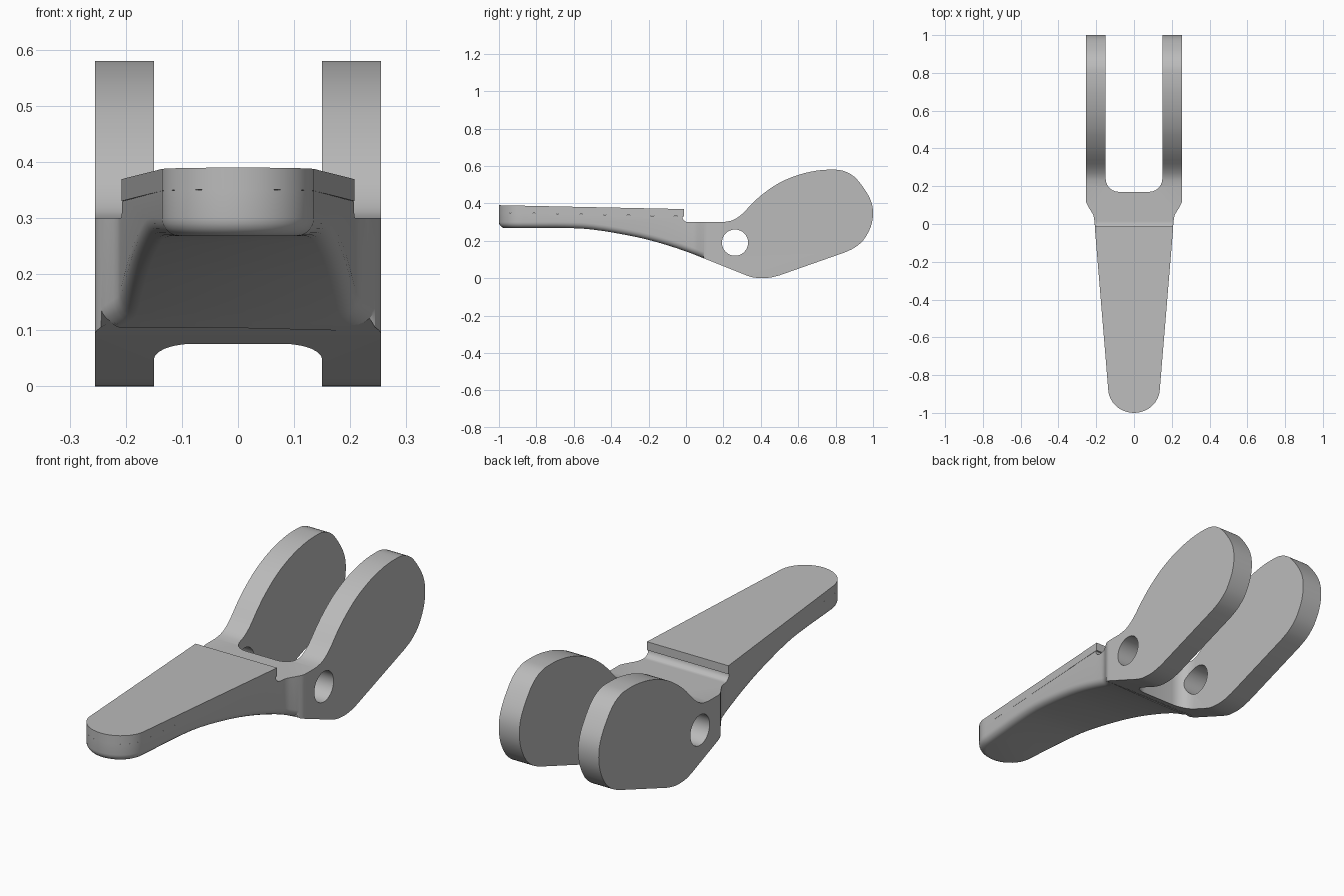
import bpy, bmesh, math
from mathutils import Vector

cube = bpy.data.objects.get("Cube")
if cube:
    bpy.data.objects.remove(cube)

grey = bpy.data.materials.new("plain grey")
grey.use_nodes = True
COLOUR = (0.5, 0.5, 0.5, 1)
grey.diffuse_color = COLOUR
grey.node_tree.nodes["Principled BSDF"].inputs["Base Color"].default_value = COLOUR


def spline(points, steps=3):
    """Smooth curve through the points."""
    p = [Vector(q) for q in points]
    p = [2 * p[0] - p[1]] + p + [2 * p[-1] - p[-2]]
    out = []
    for a, b, c, d in zip(p, p[1:], p[2:], p[3:]):
        for i in range(steps):
            t = i / steps
            out.append(0.5 * (2 * b + (c - a) * t + (2 * a - 5 * b + 4 * c - d) * t * t
                              + (3 * b - a - 3 * c + d) * t ** 3))
    return out + [p[-2]]


def arc(cx, cy, rx, ry, start, end, n):
    """Elliptical arc, angles in degrees."""
    angles = [math.radians(start + (end - start) * i / n) for i in range(n + 1)]
    return [Vector((cx + rx * math.cos(a), cy + ry * math.sin(a))) for a in angles]


def prism(name, outline, axis, low, high):
    """Extrude an outline along x (outline in y, z) or z (outline in x, y)."""
    bm = bmesh.new()
    place = (lambda p: (low, p[0], p[1])) if axis == "x" else (lambda p: (p[0], p[1], low))
    face = bm.faces.new([bm.verts.new(place(p)) for p in outline])
    moved = bmesh.ops.extrude_face_region(bm, geom=[face])["geom"]
    shift = Vector((high - low, 0, 0)) if axis == "x" else Vector((0, 0, high - low))
    bmesh.ops.translate(bm, vec=shift, verts=[v for v in moved if isinstance(v, bmesh.types.BMVert)])
    bmesh.ops.recalc_face_normals(bm, faces=bm.faces)
    mesh = bpy.data.meshes.new(name)
    bm.to_mesh(mesh)
    bm.free()
    mesh.materials.append(grey)
    obj = bpy.data.objects.new(name, mesh)
    bpy.context.collection.objects.link(obj)
    return obj


def boolean(obj, cutter, operation):
    """Apply a boolean and discard the cutter."""
    mod = obj.modifiers.new("cut", "BOOLEAN")
    mod.operation, mod.object, mod.solver = operation, cutter, "EXACT"
    bpy.context.view_layer.objects.active = obj
    bpy.ops.object.modifier_apply(modifier=mod.name)
    bpy.data.objects.remove(cutter)


def smooth(obj):
    bpy.ops.object.select_all(action="DESELECT")
    obj.select_set(True)
    bpy.context.view_layer.objects.active = obj
    bpy.ops.object.shade_smooth_by_angle(angle=math.radians(30))


def mirrored(half):
    """Complete a half outline given for x >= 0."""
    return half + [Vector((-p.x, p.y)) for p in reversed(half) if p.x > 1e-4]


# Plan of the tapered handle, from tip to root
tip = arc(0, -0.87, 0.137, 0.13, -90, 0, 10)
tip[0].x = 0
shoulder = spline([(0.208, 0.0), (0.215, 0.045), (0.238, 0.085), (0.253, 0.115), (0.255, 0.14)])
slot = arc(0.08, 0.24, 0.07, 0.07, 0, -90, 6)
body_plan = mirrored(tip + shoulder + [Vector((0.255, 1.1)), Vector((0.15, 1.1))] + slot)
pad_plan = mirrored(tip + [Vector((0.208, -0.012))])

# Side profile of the body
notch = [(-1.1, 0.353), (-0.02, 0.33)] + arc(0.01, 0.33, 0.03, 0.03, 180, 270, 5)[1:]
lobe = spline([(0.2, 0.3), (0.25, 0.31), (0.3, 0.343), (0.36, 0.405), (0.42, 0.457),
               (0.5, 0.51), (0.6, 0.552), (0.7, 0.575), (0.78, 0.58), (0.84, 0.574),
               (0.9, 0.542), (0.955, 0.475), (0.99, 0.41), (1.0, 0.345), (0.988, 0.275),
               (0.95, 0.205), (0.9, 0.162), (0.85, 0.138)])
heel = spline([(0.5, 0.015), (0.455, 0.004), (0.41, 0), (0.36, 0.004), (0.32, 0.016)])
belly = spline([(0.13, 0.092), (0, 0.143), (-0.15, 0.191), (-0.3, 0.227),
                (-0.5, 0.26), (-0.65, 0.268), (-0.8, 0.268)])
body_side = notch + lobe + heel + belly + [(-1.1, 0.268)]

# Forked body: where plan and side profile meet
body = prism("lever_body", body_side, "x", -0.4, 0.4)
boolean(body, prism("plan_cutter", body_plan, "z", -0.1, 0.8), "INTERSECT")

# Rounded lower edges of the handle
bm = bmesh.new()
bm.from_mesh(body.data)
bmesh.ops.remove_doubles(bm, verts=bm.verts, dist=0.0005)
lower = []
for e in bm.edges:
    if len(e.link_faces) == 2 and max(v.co.y for v in e.verts) < 0.09:
        down = sorted(f.normal.z for f in e.link_faces)
        if down[0] < -0.7 and abs(down[1]) < 0.1:
            lower.append(e)
bmesh.ops.bevel(bm, geom=lower, offset=0.032, offset_type="OFFSET", segments=5,
                profile=0.5, affect="EDGES", clamp_overlap=False)
bm.to_mesh(body.data)
bm.free()

# Pivot bore through both arms
boolean(body, prism("bore_cutter", arc(0.262, 0.19, 0.07, 0.07, 0, 352.5, 47), "x", -0.5, 0.5),
        "DIFFERENCE")
smooth(body)

# Top pad with a slight slope towards the fork
pad = prism("top_pad", pad_plan, "z", 0, 1)
for v in pad.data.vertices:
    v.co.z = (0.39 if v.co.z > 0.5 else 0.351) - 0.021 * (v.co.y + 1)
smooth(pad)
